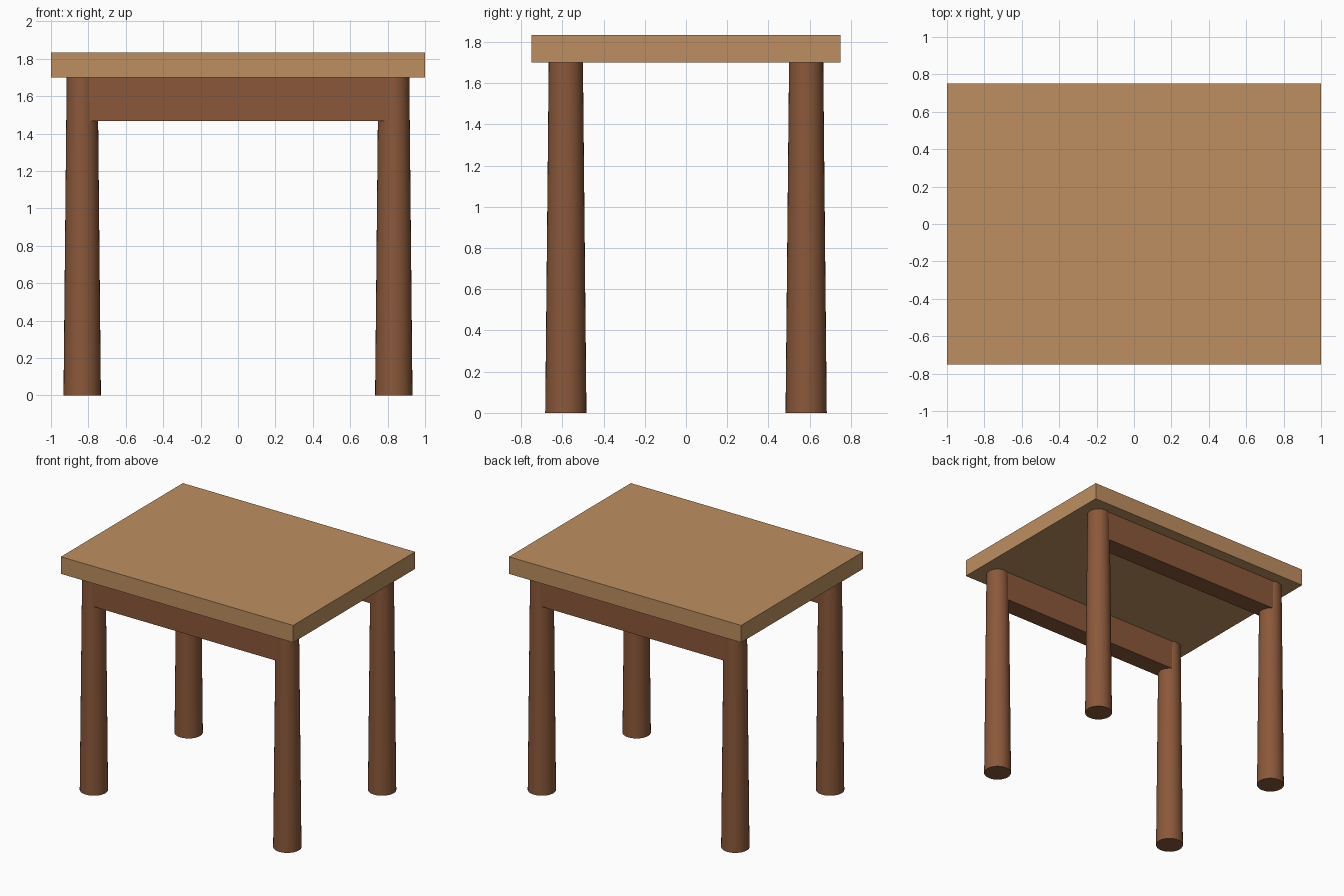
import bpy
import math

if "Cube" in bpy.data.objects:
    bpy.data.objects.remove(bpy.data.objects["Cube"])


def material(name, color):
    m = bpy.data.materials.new(name)
    m.diffuse_color = (*color, 1)
    m.use_nodes = True
    m.node_tree.nodes["Principled BSDF"].inputs["Base Color"].default_value = m.diffuse_color
    return m


def box(name, lo, hi, mat):
    loc = [(a + b) / 2 for a, b in zip(lo, hi)]
    bpy.ops.mesh.primitive_cube_add(size=1, location=loc)
    o = bpy.context.object
    o.name = name
    o.scale = [b - a for a, b in zip(lo, hi)]
    bpy.ops.object.transform_apply(location=False, rotation=False, scale=True)
    o.data.materials.append(mat)


light_wood = material("light_wood", (0.51, 0.275, 0.117))
dark_wood = material("dark_wood", (0.258, 0.098, 0.042))

LEG_X, LEG_Y, LEG_H = 0.833, 0.583, 1.70

# Table top
box("table_top", (-1, -0.75, LEG_H), (1, 0.75, 1.833), light_wood)

for side, sy in (("front", -1), ("back", 1)):
    # Apron rail joining each pair of legs along the long side
    y = sy * LEG_Y
    box(side + "_rail", (-LEG_X, y - 0.075, 1.467), (LEG_X, y + 0.075, LEG_H), dark_wood)
    # Round legs, slightly wider at the floor
    for hand, sx in (("left", -1), ("right", 1)):
        bpy.ops.mesh.primitive_cone_add(vertices=32, radius1=0.1, radius2=0.083, depth=LEG_H,
                                        location=(sx * LEG_X, y, LEG_H / 2))
        leg = bpy.context.object
        leg.name = f"{side}_{hand}_leg"
        leg.data.materials.append(dark_wood)
        bpy.ops.object.shade_smooth_by_angle(angle=math.radians(40))
